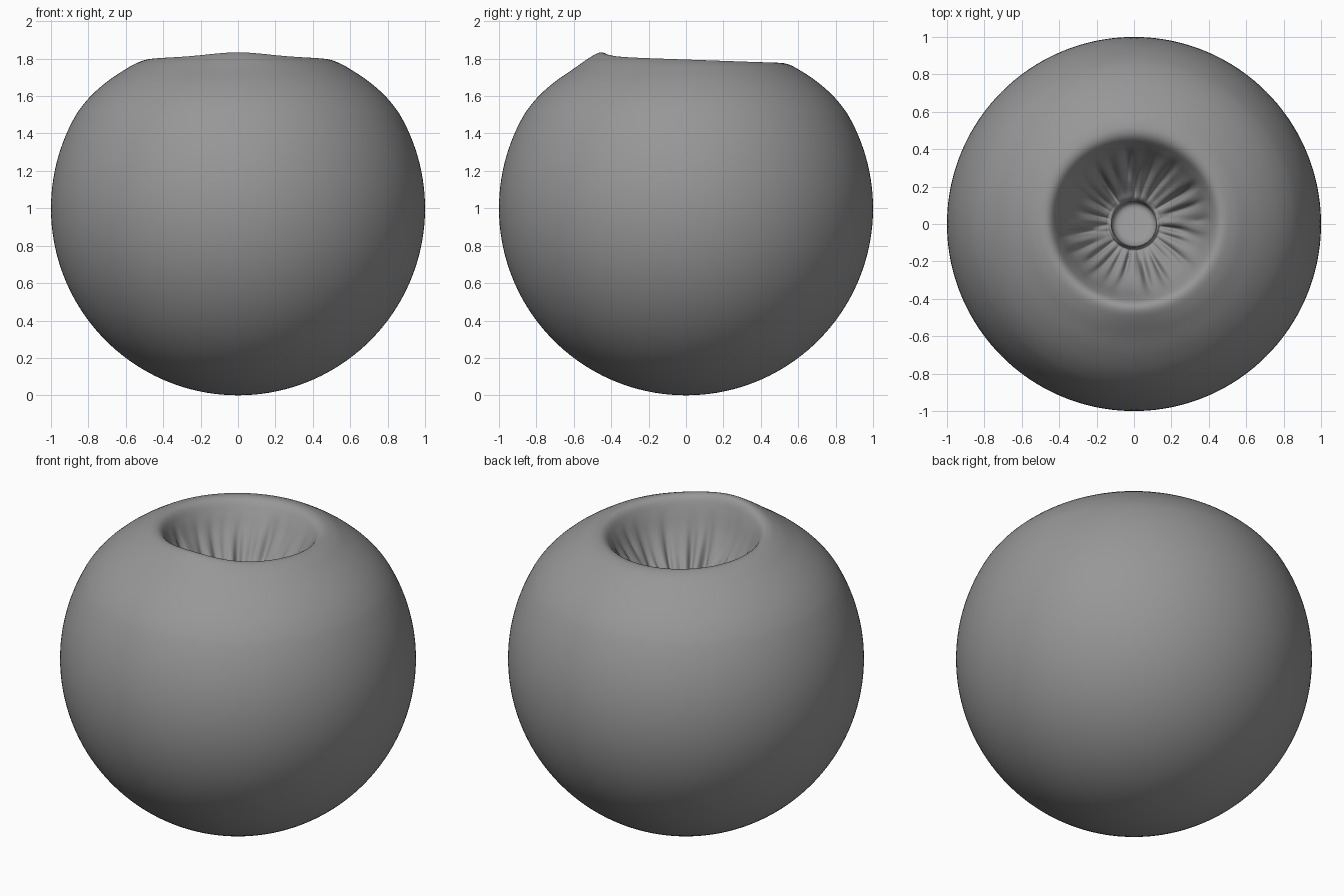
import bpy, bmesh, math, random
from mathutils import Vector

if "Cube" in bpy.data.objects:
    bpy.data.objects.remove(bpy.data.objects["Cube"])

random.seed(4)
SEGS = 288

# Profile: round body, then shoulder, rim, crater wall and central pit (r, z)
body = [(math.sin(a), 1 - math.cos(a)) for a in
        [math.radians(3 + 117 * i / 50) for i in range(50)]]
keys = [(0.917, 1.40), (0.866, 1.50), (0.793, 1.594), (0.70, 1.677), (0.60, 1.745),
        (0.535, 1.785), (0.48, 1.806), (0.44, 1.79), (0.405, 1.73), (0.36, 1.635),
        (0.30, 1.535), (0.24, 1.46), (0.18, 1.402), (0.14, 1.375), (0.122, 1.34),
        (0.115, 1.29), (0.09, 1.265), (0.04, 1.26), (0.012, 1.26)]


def spline(pts, steps):
    """Smooth curve through the points from the second to the second last."""
    out = []
    for i in range(1, len(pts) - 2):
        p0, p1, p2, p3 = (Vector(p) for p in pts[i - 1:i + 3])
        for k in range(steps):
            t = k / steps
            out.append(0.5 * (2 * p1 + (p2 - p0) * t + (2 * p0 - 5 * p1 + 4 * p2 - p3) * t * t
                              + (3 * p1 - p0 - 3 * p2 + p3) * t ** 3))
    out.append(Vector(pts[-2]))
    return out


profile = [Vector(p) for p in body] + spline(keys, 5)

# Irregular radial folds in the crater wall
waves = [(n, random.uniform(0, 6.28), random.uniform(0.5, 1), random.uniform(-2, 2))
         for n in (7, 11, 16, 19, 23, 27)]


def fold(a, r):
    s = sum(w * math.sin(n * a + p + d * r * 8) for n, p, w, d in waves)
    return 0.013 * s - 0.006 * abs(s)


def place(i, p, a):
    r, z = p
    x, y = r * math.cos(a), r * math.sin(a)
    if i > 50:
        # Front of the rim has a small peak, back is lower and wider
        rim = math.exp(-((r - 0.46) / 0.09) ** 2)
        off = (a - 1.5 * math.pi) / 0.45
        z += rim * (-0.018 * math.sin(a) - 0.012 + 0.022 * math.exp(-off * off))
        y += 0.02 * rim
        if 0.13 < r < 0.41:
            z += math.sin(math.pi * (r - 0.13) / 0.28) * fold(a, r)
        # Pit floor rises towards the front
        if r < 0.14:
            fade = min(1, (0.14 - r) / 0.02)
            z += fade * 0.05 * (1 - math.sin(a) * min(r, 0.12) / 0.12)
    return (x, y, z)


bm = bmesh.new()
rings = [[bm.verts.new(place(i, p, 2 * math.pi * s / SEGS)) for s in range(SEGS)]
         for i, p in enumerate(profile)]
for lo, hi in zip(rings, rings[1:]):
    for s in range(SEGS):
        t = (s + 1) % SEGS
        bm.faces.new((lo[s], lo[t], hi[t], hi[s]))

# Close the bottom and the pit floor
for ring, z in ((rings[0], 0.0), (rings[-1], 1.31)):
    tip = bm.verts.new((0, 0, z))
    for s in range(SEGS):
        bm.faces.new((ring[s], ring[(s + 1) % SEGS], tip))
bmesh.ops.recalc_face_normals(bm, faces=bm.faces[:])

mesh = bpy.data.meshes.new("hollowed_ball")
bm.to_mesh(mesh)
bm.free()
for f in mesh.polygons:
    f.use_smooth = True
grey = bpy.data.materials.new("dark_grey")
grey.diffuse_color = (0.31, 0.31, 0.31, 1)
grey.use_nodes = True
grey.node_tree.nodes["Principled BSDF"].inputs["Base Color"].default_value = grey.diffuse_color
mesh.materials.append(grey)
bpy.context.collection.objects.link(bpy.data.objects.new("hollowed_ball", mesh))
